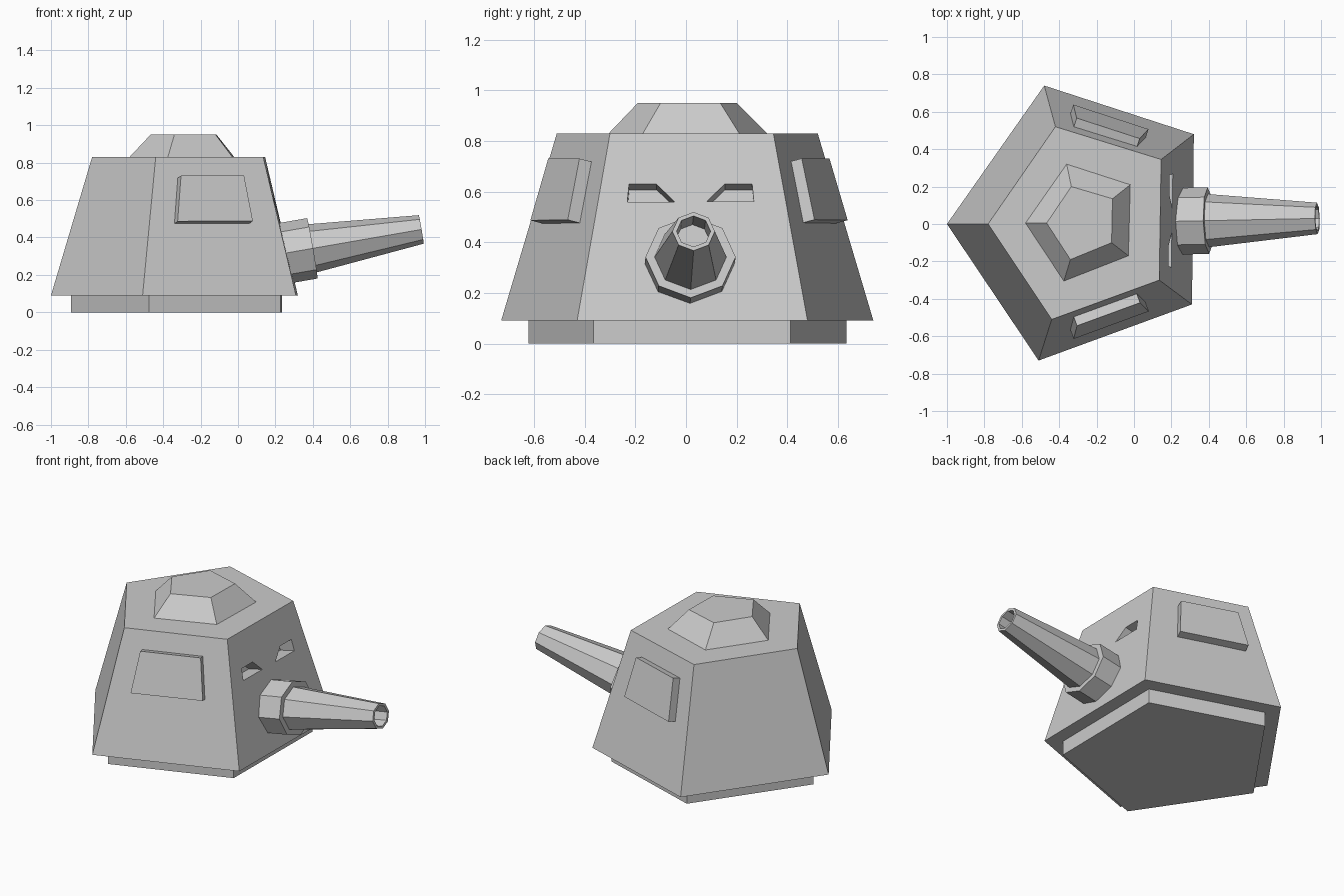
import bpy, bmesh
from math import cos, sin, pi
from mathutils import Vector

if "Cube" in bpy.data.objects:
    bpy.data.objects.remove(bpy.data.objects["Cube"])


def make_object(name, verts, faces):
    mesh = bpy.data.meshes.new(name)
    mesh.from_pydata([tuple(v) for v in verts], [], faces)
    bm = bmesh.new()
    bm.from_mesh(mesh)
    bmesh.ops.recalc_face_normals(bm, faces=bm.faces)
    bm.to_mesh(mesh)
    bm.free()
    obj = bpy.data.objects.new(name, mesh)
    bpy.context.collection.objects.link(obj)
    return obj


def loft(name, rings):
    """Skin a list of equal-length rings and cap both ends."""
    n = len(rings[0])
    faces = [(k * n + i, k * n + (i + 1) % n, (k + 1) * n + (i + 1) % n, (k + 1) * n + i)
             for k in range(len(rings) - 1) for i in range(n)]
    last = (len(rings) - 1) * n
    faces += [tuple(range(n)), tuple(range(last, last + n))]
    return make_object(name, [v for r in rings for v in r], faces)


def level(points, z):
    return [Vector((x, y, z)) for x, y in points]


# Pentagonal hull
low = level([(-1, 0), (-.48, .74), (.32, .48), (.31, -.43), (-.51, -.73)], .09)
high = level([(-.78, 0), (-.42, .52), (.145, .345), (.135, -.30), (-.44, -.51)], .83)
hull = loft("turret_hull", [low, high])

# Plinth: the hull outline shrunk about its centre
centre = Vector((-.27, .01, 0))
plinth = [centre + (Vector((v.x, v.y, 0)) - centre) * .855 for v in low]
loft("plinth", [plinth, [v + Vector((0, 0, .09)) for v in plinth]])

# Roof hatch
loft("roof_hatch", [
    level([(-.58, .005), (-.36, .32), (-.02, .21), (-.03, -.17), (-.375, -.305)], .83),
    level([(-.467, .005), (-.335, .20), (-.115, .135), (-.12, -.10), (-.34, -.19)], .95)])


def wall(i):
    """Origin and outward normal of hull wall i."""
    a, b, c = low[i], low[(i + 1) % 5], high[i]
    n = (b - a).cross(c - a).normalized()
    if n.dot(a - Vector((-.27, 0, .3))) < 0:
        n = -n
    return a, n


# Raised panels on the two side walls
for name, i in (("left_panel", 1), ("right_panel", 3)):
    o, n = wall(i)
    base = []
    for x, z in ((-.322, .718), (.015, .718), (.062, .476), (-.34, .474)):
        y = o.y - (n.x * (x - o.x) + n.z * (z - o.z)) / n.y
        base.append(Vector((x, y, z)))
    loft(name, [[p - n * .02 for p in base], [p + n * .052 for p in base]])

# Two slanted vision slits cut into the front wall
o, n = wall(2)
for side in (-1, 1):
    face = []
    for dy, z in ((.25, .56), (.243, .63), (.135, .63), (.063, .56)):
        y = .018 + side * dy
        x = o.x - (n.y * (y - o.y) + n.z * (z - o.z)) / n.x
        face.append(Vector((x, y, z)))
    cutter = loft("slit_cutter", [[p + n * .05 for p in face], [p - n * .1 for p in face]])
    cutter.hide_render = True
    mod = hull.modifiers.new("slit", 'BOOLEAN')
    mod.object = cutter
    mod.operation = 'DIFFERENCE'
    mod.solver = 'EXACT'
    bpy.context.view_layer.objects.active = hull
    bpy.ops.object.modifier_apply(modifier=mod.name)
    bpy.data.objects.remove(cutter)

# Gun axis, tilted upwards from the collar to the muzzle
root = Vector((.398, .018, .342))
muzzle = Vector((.98, .03, .443))
axis = (muzzle - root).normalized()
side_dir = Vector((0, 0, 1)).cross(axis).normalized()
up_dir = axis.cross(side_dir)


def ring(c, r):
    """Octagon around the gun axis, slightly flattened, point upwards."""
    return [c + side_dir * (r * sin(k * pi / 4)) + up_dir * (r * .92 * cos(k * pi / 4))
            for k in range(8)]


# Collar, its back end following just inside the front wall
front = ring(root, .178)
back = [p - axis * ((p - o).dot(n) / axis.dot(n) + .015) for p in front]
loft("gun_collar", [back, front])

# Hollow barrel
loft("gun_barrel", [ring(root - axis * .01, .143), ring(muzzle, .084),
                    ring(muzzle, .067), ring(muzzle - axis * .2, .067)])
